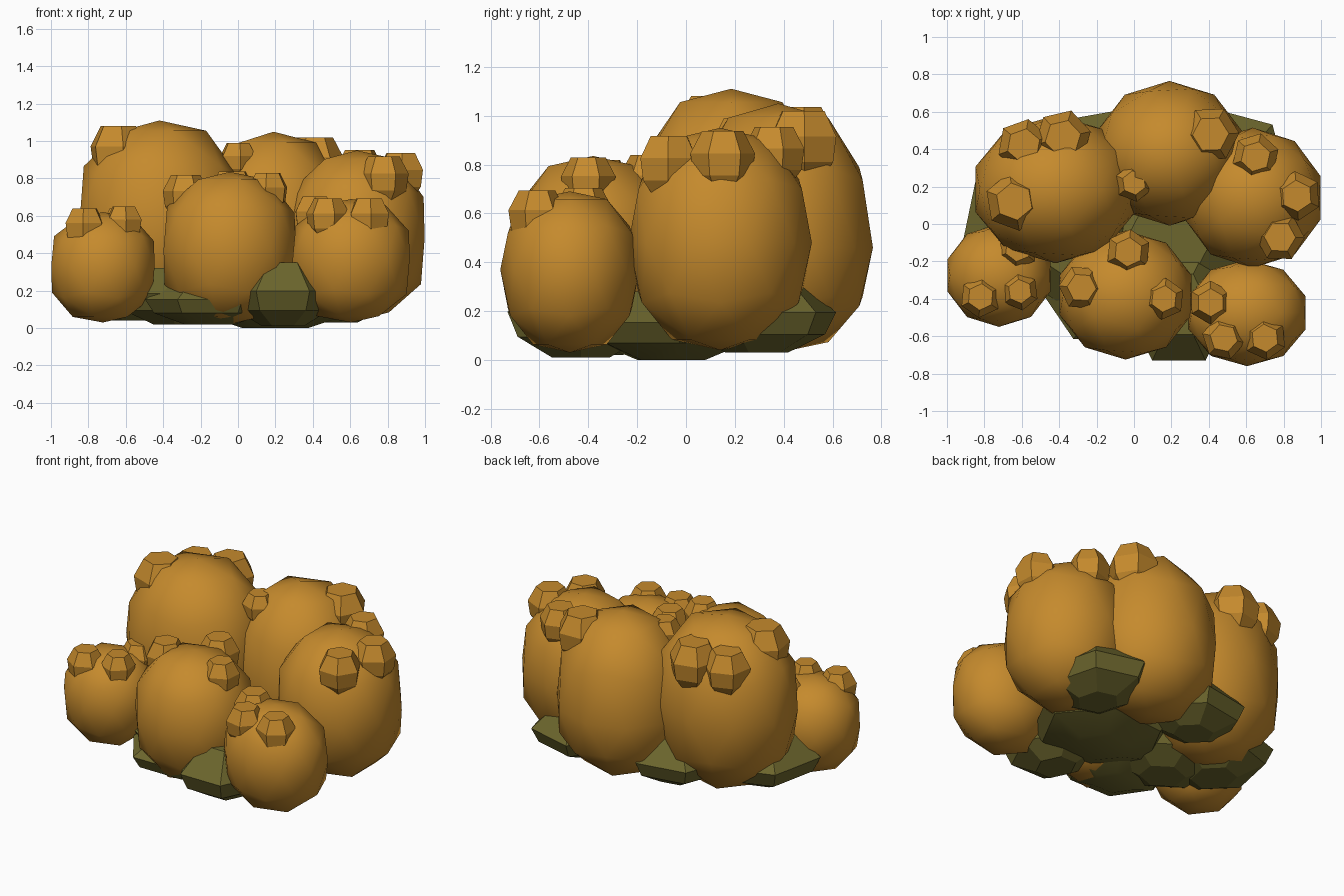
import bpy, bmesh, math, random

if "Cube" in bpy.data.objects:
    bpy.data.objects.remove(bpy.data.objects["Cube"])

random.seed(4)


def material(name, color):
    m = bpy.data.materials.new(name)
    m.diffuse_color = (*color, 1)
    m.use_nodes = True
    m.node_tree.nodes["Principled BSDF"].inputs["Base Color"].default_value = m.diffuse_color
    return m


ORANGE = material("warm orange", (0.56, 0.255, 0.026))
OLIVE = material("dark olive", (0.15, 0.132, 0.026))


def finish(bm, name, mat, angle):
    bmesh.ops.recalc_face_normals(bm, faces=bm.faces)
    me = bpy.data.meshes.new(name)
    bm.to_mesh(me)
    bm.free()
    me.materials.append(mat)
    ob = bpy.data.objects.new(name, me)
    bpy.context.collection.objects.link(ob)
    bpy.ops.object.select_all(action='DESELECT')
    ob.select_set(True)
    bpy.context.view_layer.objects.active = ob
    bpy.ops.object.shade_smooth_by_angle(angle=math.radians(angle))
    return ob


def lobe(name, center, radii, top, bottom):
    """Large smooth ball, fuller towards its top and bottom."""
    bm = bmesh.new()
    bmesh.ops.create_icosphere(bm, subdivisions=2, radius=1)
    q = 2.5
    for v in bm.verts:
        v.co /= (math.hypot(v.co.x, v.co.y) ** q + abs(v.co.z) ** q) ** (1 / q)
        v.co.x = center[0] + v.co.x * radii[0] * 1.045
        v.co.y = center[1] + v.co.y * radii[1]
        v.co.z = center[2] + v.co.z * (top - center[2] if v.co.z > 0 else center[2] - bottom)
    finish(bm, name, ORANGE, 60)


def faceted(name, center, radii, profile, sides, turn, mat):
    """Stack of polygon rings, capped flat at both ends."""
    bm = bmesh.new()
    rings = []
    for r, z in profile:
        rings.append([bm.verts.new((
            center[0] + radii[0] * r * math.cos(turn + math.tau * i / sides),
            center[1] + radii[1] * r * math.sin(turn + math.tau * i / sides),
            center[2] + radii[2] * z)) for i in range(sides)])
    for a, b in zip(rings, rings[1:]):
        for i in range(sides):
            j = (i + 1) % sides
            bm.faces.new((a[i], a[j], b[j], b[i]))
    bm.faces.new(rings[0])
    bm.faces.new(rings[-1])
    finish(bm, name, mat, 25)


# Main lobes: center, horizontal radii, top and bottom height
lobes = {
    "front_left_lobe": ((-0.722, -0.275, 0.33), (0.278, 0.275), 0.62, 0.03),
    "front_lobe": ((-0.045, -0.38, 0.42), (0.355, 0.345), 0.835, 0.02),
    "front_right_lobe": ((0.605, -0.475, 0.37), (0.315, 0.285), 0.69, 0.03),
    "back_left_lobe": ((-0.42, 0.185, 0.56), (0.43, 0.395), 1.11, 0.03),
    "back_lobe": ((0.19, 0.378, 0.46), (0.39, 0.387), 1.05, 0.03),
    "right_lobe": ((0.635, 0.14, 0.48), (0.365, 0.375), 0.95, 0.04),
}
for name, args in lobes.items():
    lobe(name, *args)

# Small faceted buds sitting on the lobes: x, y, z, radius
buds = [
    (-0.82, -0.39, 0.54, 0.11), (-0.61, -0.36, 0.56, 0.10),
    (-0.62, -0.13, 0.54, 0.11),
    (-0.28, -0.34, 0.71, 0.12), (0.16, -0.40, 0.73, 0.11),
    (-0.03, -0.15, 0.73, 0.12),
    (0.41, -0.42, 0.60, 0.115), (0.48, -0.61, 0.59, 0.115),
    (0.70, -0.61, 0.59, 0.115),
    (-0.59, 0.42, 0.89, 0.14), (-0.38, 0.46, 0.90, 0.15),
    (-0.64, 0.12, 0.94, 0.155),
    (0.41, 0.48, 0.885, 0.15), (0.0, 0.22, 0.90, 0.10),
    (0.65, 0.36, 0.84, 0.125), (0.87, 0.15, 0.82, 0.13),
    (0.78, -0.07, 0.80, 0.13),
]
BUD = [(0.55, -1), (0.92, -0.5), (1.02, 0.2), (0.65, 0.9)]
for i, (x, y, z, r) in enumerate(buds):
    faceted(f"bud_{i + 1}", (x, y, z), (r, r, r), BUD, 6,
            random.uniform(0, math.tau), ORANGE)

# Angular base leaves under the lobes: center, radii, rotation
leaves = [
    ((0.24, -0.43, 0.18), (0.28, 0.34, 0.17), 0.0),
    ((-0.15, -0.36, 0.14), (0.34, 0.29, 0.12), 0.0),
    ((-0.59, 0.03, 0.20), (0.33, 0.36, 0.16), 0.3),
    ((-0.17, 0.34, 0.20), (0.32, 0.28, 0.15), 0.2),
    ((0.52, 0.29, 0.18), (0.31, 0.33, 0.15), 0.8),
    ((0.20, -0.06, 0.14), (0.44, 0.38, 0.14), 0.1),
    ((-0.32, -0.12, 0.17), (0.36, 0.32, 0.15), 0.4),
]
LEAF = [(0.40, -1), (0.88, -0.5), (1.02, 0.1), (0.55, 1)]
for i, (c, r, turn) in enumerate(leaves):
    faceted(f"base_leaf_{i + 1}", c, r, LEAF, 6, turn, OLIVE)
